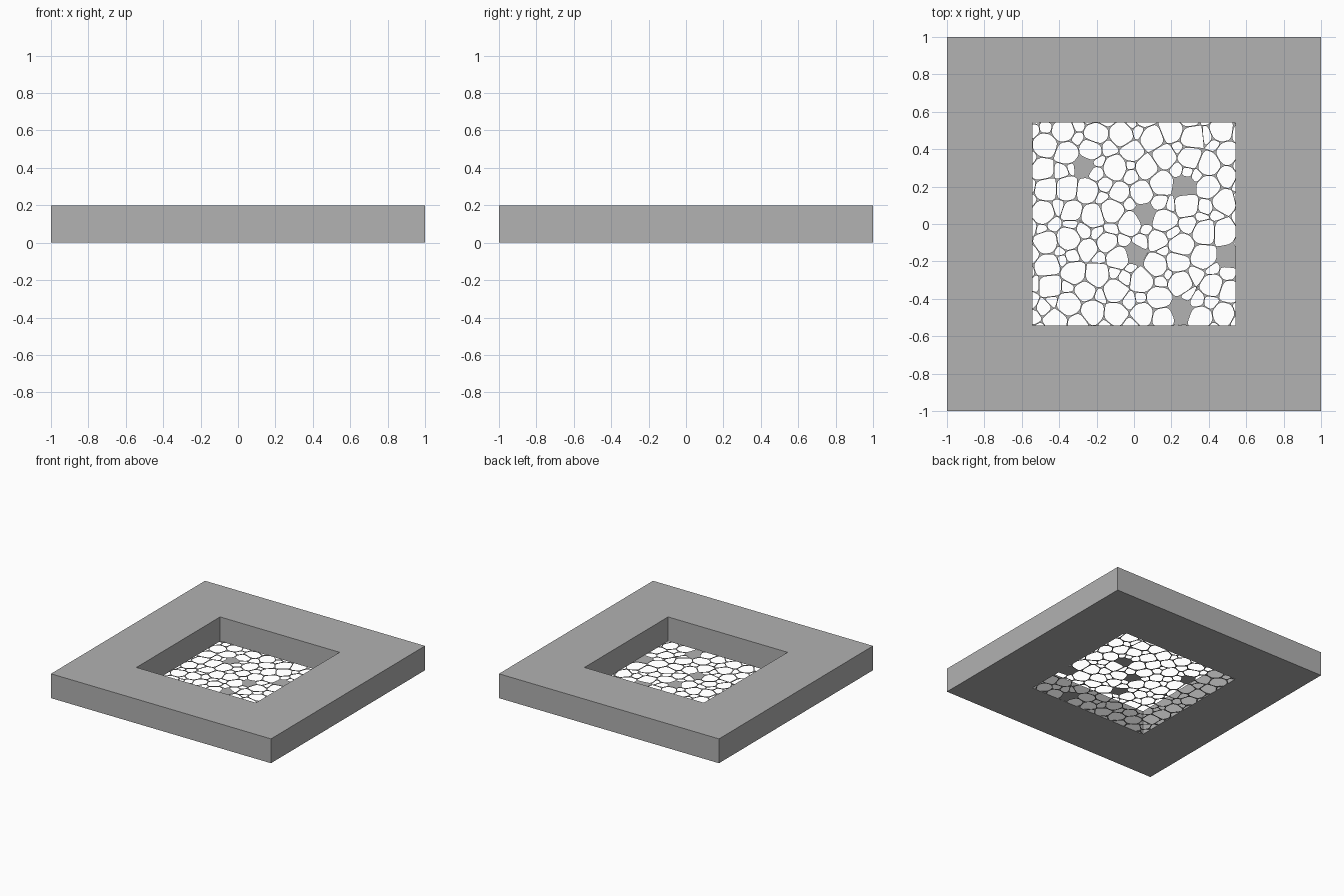
import bpy, bmesh, math, random
from mathutils import Vector

random.seed(4)
OUTER, INNER, HEIGHT = 1.0, 0.543, 0.2

if "Cube" in bpy.data.objects:
    bpy.data.objects.remove(bpy.data.objects["Cube"], do_unlink=True)

grey = bpy.data.materials.new("plain_grey")
grey.use_nodes = True
GREY = (0.445, 0.445, 0.445, 1)
grey.diffuse_color = GREY
grey.node_tree.nodes["Principled BSDF"].inputs["Base Color"].default_value = GREY


def finish(name, bm):
    mesh = bpy.data.meshes.new(name)
    bm.to_mesh(mesh)
    bm.free()
    mesh.materials.append(grey)
    obj = bpy.data.objects.new(name, mesh)
    bpy.context.collection.objects.link(obj)
    return obj


def square(half):
    return [Vector((sx * half, sy * half)) for sx, sy in ((-1, -1), (1, -1), (1, 1), (-1, 1))]


# Square frame: a flat ring pulled upwards
bm = bmesh.new()
rim, mouth = [[bm.verts.new((p.x, p.y, 0)) for p in square(h)] for h in (OUTER, INNER)]
ring = [bm.faces.new((rim[i], rim[(i + 1) % 4], mouth[(i + 1) % 4], mouth[i])) for i in range(4)]
raised = bmesh.ops.extrude_face_region(bm, geom=ring, use_keep_orig=True)["geom"]
bmesh.ops.translate(bm, vec=(0, 0, HEIGHT), verts=[v for v in raised if isinstance(v, bmesh.types.BMVert)])
bmesh.ops.recalc_face_normals(bm, faces=bm.faces)
finish("square_frame", bm)

# Centres of the large openings and of the solid patches, in hundredths
OPENINGS = [
    (-38, 50), (-20, 48), (-7, 48), (10, 46), (20, 50), (31, 46), (47, 50), (-47, 42), (-36, 38),
    (-23, 40), (-10, 30), (7, 30), (16, 36), (30, 36), (40, 32), (50, 38), (-49, 29), (-25, 18),
    (-36, 19), (-47, 19), (-12, 7), (-22, 4), (-49, 6), (-35, -8), (4, 17), (14, 22), (28, 10),
    (16, 2), (40, 20), (48, 12), (48, -4), (38, -4), (25, -12), (12, -22), (23, -20), (25, -31),
    (37, -18), (42, -33), (51, -36), (13, -40), (4, -30), (-32, -26), (-46, -22), (-20, -27),
    (-10, -36), (-45, -33), (-35, -43), (-22, -47), (-10, -48), (5, -48), (15, -50), (36, -50),
    (48, -48), (-8, -18), (-2, 0), (-47, -10), (-42, -52)]
PATCHES = [(-27, 31), (6, 5), (0, -16), (25, -46), (51, -18), (27, 20)]

# Each seed is centre, radius, is open
seeds = [(Vector(p) / 100, 0.06, True) for p in OPENINGS]
seeds += [(Vector(p) / 100, 0.05, False) for p in PATCHES]
SPAN = INNER + 0.08
for radius in (0.05, 0.035, 0.022):
    for _ in range(1500):
        p = Vector((random.uniform(-SPAN, SPAN), random.uniform(-SPAN, SPAN)))
        if all((p - q).length > (radius + r) * 0.92 for q, r, _ in seeds):
            seeds.append((p, radius, True))


def clip(poly, normal, limit):
    """Keep the part of a convex polygon where dot(normal, p) <= limit."""
    out = []
    for a, b in zip(poly, poly[1:] + poly[:1]):
        da, db = normal.dot(a) - limit, normal.dot(b) - limit
        if da <= 0:
            out.append(a)
        if da * db < 0:
            out.append(a.lerp(b, da / (da - db)))
    return out


def cell_of(seed):
    p, r, _ = seed
    poly = square(SPAN)
    for q, s, _ in seeds:
        if q is not p and poly:
            poly = clip(poly, q - p, (q.dot(q) - p.dot(p) + r * r - s * s) / 2)
    # Drop near-duplicate corners
    return [a for a, b in zip(poly, poly[1:] + poly[:1]) if (a - b).length > 0.004]


# Perforated sheet: a web of thin ribs around rounded openings
bm = bmesh.new()
STEPS = 6


def vert(p):
    return bm.verts.new((p.x, p.y, 0.004))


for seed in seeds:
    poly = cell_of(seed)
    if len(poly) < 3:
        continue
    if not seed[2]:
        bm.faces.new([vert(p) for p in poly])
        continue
    centre = sum(poly, Vector((0, 0))) / len(poly)
    size = sum((p - centre).length for p in poly) / len(poly)
    shrink = 1 - min(0.2, 0.0035 / size)
    edge_path, hole_path = [], []
    for i, corner in enumerate(poly):
        a = corner.lerp(poly[i - 1], 0.36)
        b = corner.lerp(poly[(i + 1) % len(poly)], 0.36)
        for k in range(STEPS + 1):
            t = k / STEPS
            outer = a.lerp(corner, 2 * t) if t < 0.5 else corner.lerp(b, 2 * t - 1)
            curve = a.lerp(corner, t).lerp(corner.lerp(b, t), t)
            edge_path.append(vert(outer))
            hole_path.append(vert(centre + (curve - centre) * shrink))
    n = len(edge_path)
    for i in range(n):
        j = (i + 1) % n
        bm.faces.new((edge_path[i], edge_path[j], hole_path[j], hole_path[i]))

# Trim the sheet to the mouth of the frame
for axis in ((1, 0, 0), (-1, 0, 0), (0, 1, 0), (0, -1, 0)):
    bmesh.ops.bisect_plane(bm, geom=bm.verts[:] + bm.edges[:] + bm.faces[:],
                           plane_co=Vector(axis) * INNER, plane_no=axis, clear_outer=True)
bmesh.ops.remove_doubles(bm, verts=bm.verts, dist=0.0002)
bmesh.ops.recalc_face_normals(bm, faces=bm.faces)
for f in bm.faces:
    if f.normal.z < 0:
        f.normal_flip()
sheet = finish("perforated_sheet", bm)
solid = sheet.modifiers.new("thickness", "SOLIDIFY")
solid.thickness = 0.004
solid.offset = -1
